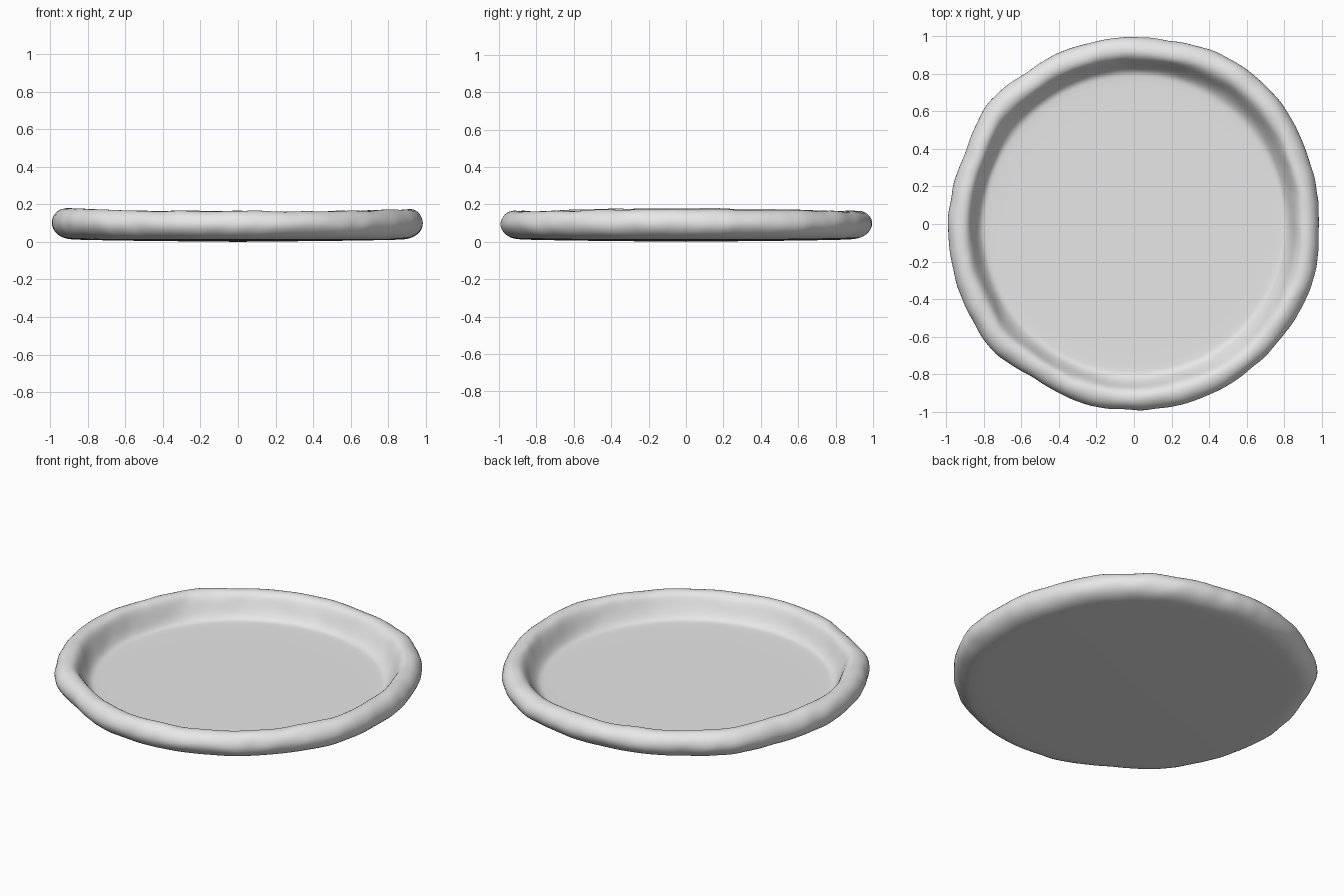
import bpy
import bmesh
from math import cos, sin, tau, pi, degrees
from mathutils import Vector, noise

if "Cube" in bpy.data.objects:
    bpy.data.objects.remove(bpy.data.objects["Cube"])

SEGMENTS = 180

# Pale clay colour
clay = bpy.data.materials.new("pale_grey_clay")
clay.use_nodes = True
clay.diffuse_color = (0.8, 0.8, 0.8, 1)
clay.node_tree.nodes["Principled BSDF"].inputs["Base Color"].default_value = (0.8, 0.8, 0.8, 1)

# Hand-shaped outer radius, one value every 20 degrees from +x
OUTLINE = [0.99, 0.995, 1.02, 1.025, 1.00, 1.00, 0.995, 1.01, 0.98,
           0.995, 1.00, 1.01, 0.985, 1.00, 0.995, 0.998, 1.00, 1.005]

# Cross-section from the underside, over the rolled rim, to the floor
PROFILE = [(0.3, 0.003), (0.6, 0.006), (0.8, 0.01), (0.88, 0.012), (0.92, 0.016),
           (0.955, 0.03), (0.98, 0.052), (0.995, 0.08), (0.995, 0.108),
           (0.982, 0.136), (0.96, 0.156), (0.93, 0.166), (0.902, 0.162),
           (0.883, 0.148), (0.87, 0.128), (0.858, 0.105), (0.842, 0.075),
           (0.825, 0.052), (0.81, 0.039), (0.795, 0.033), (0.775, 0.031),
           (0.6, 0.03), (0.3, 0.03)]


def outline(angle):
    t = angle / tau * len(OUTLINE)
    i = int(t)
    f = (1 - cos((t - i) * pi)) / 2
    return OUTLINE[i % len(OUTLINE)] * (1 - f) + OUTLINE[(i + 1) % len(OUTLINE)] * f


def shaped_point(r, z, angle):
    """Place a profile point, with pinched lumps that fade out on the floor."""
    rim = min(max((r - 0.8) / 0.1, 0), 1)
    r *= 1 + (outline(angle) - 1) * rim
    p = Vector((r * cos(angle), r * sin(angle), z))
    lump = noise.noise(p * 5) * 0.008 + noise.noise(p * 11) * 0.006
    r += lump * rim
    height = min(max((z - 0.05) / 0.11, 0), 1)
    side_lift = 0.010 * cos(angle) ** 4 + (0.006 if cos(angle) < 0 else 0) * cos(angle) ** 2
    z += height * (side_lift + noise.noise(p * 6 + Vector((3, 1, 2))) * 0.008)
    return r * cos(angle), r * sin(angle), z


# Dish: rings of the cross-section bridged around the axis
bm = bmesh.new()
rings = [[bm.verts.new(shaped_point(r, z, tau * s / SEGMENTS)) for s in range(SEGMENTS)]
         for r, z in PROFILE]
for low, high in zip(rings, rings[1:]):
    for s in range(SEGMENTS):
        n = (s + 1) % SEGMENTS
        bm.faces.new((low[s], low[n], high[n], high[s]))

# Close the underside and the floor with centre fans
for ring, z in ((rings[0], 0), (rings[-1], 0.03)):
    centre = bm.verts.new((0, 0, z))
    for s in range(SEGMENTS):
        bm.faces.new((ring[s], ring[(s + 1) % SEGMENTS], centre))
bmesh.ops.recalc_face_normals(bm, faces=bm.faces)

mesh = bpy.data.meshes.new("shallow_dish")
bm.to_mesh(mesh)
bm.free()
mesh.materials.append(clay)
dish = bpy.data.objects.new("shallow_dish", mesh)
bpy.context.collection.objects.link(dish)

# Smooth clay surface
mesh.polygons.foreach_set("use_smooth", [True] * len(mesh.polygons))
subdivision = dish.modifiers.new("soft_surface", "SUBSURF")
subdivision.levels = subdivision.render_levels = 1
